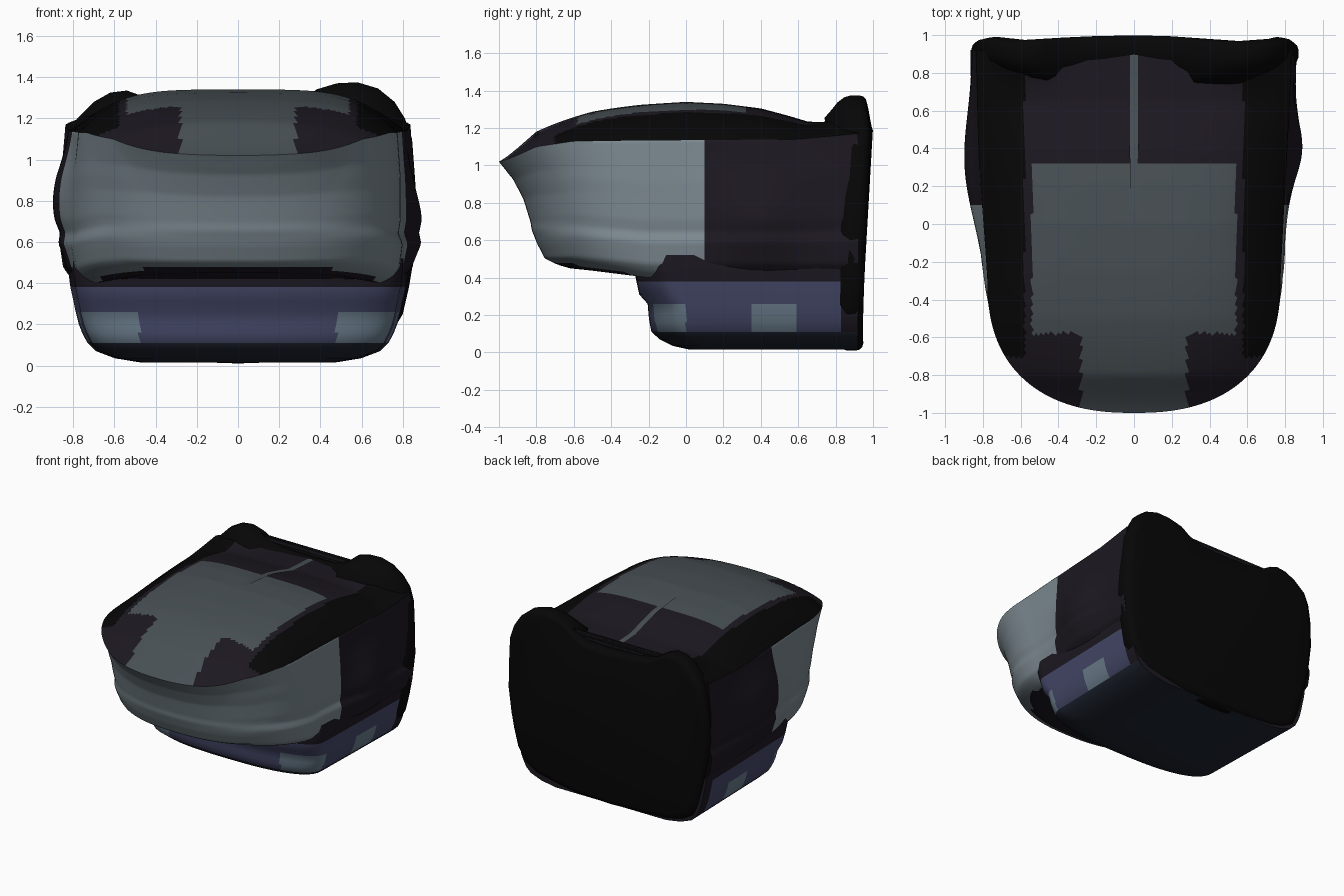
import bpy, bmesh, math

if "Cube" in bpy.data.objects:
    bpy.data.objects.remove(bpy.data.objects["Cube"])


def material(name, rgb):
    m = bpy.data.materials.new(name)
    m.diffuse_color = (*rgb, 1)
    m.use_nodes = True
    m.node_tree.nodes["Principled BSDF"].inputs["Base Color"].default_value = m.diffuse_color
    return m


GREY = material("slate_grey", (0.20, 0.25, 0.28))
HOOD = material("dark_slate", (0.065, 0.08, 0.09))
DARK = material("dark_purple", (0.012, 0.009, 0.015))
BLACK = material("black", (0.002, 0.002, 0.002))
BLUE = material("dusky_blue", (0.06, 0.065, 0.14))
PALE = material("pale_blue", (0.15, 0.21, 0.27))
NAVY = material("navy", (0.013, 0.018, 0.03))
MATS = [GREY, HOOD, DARK, BLACK, BLUE, PALE, NAVY]


def interp(table, v):
    if v <= table[0][0]:
        return table[0][1]
    for (a, p), (b, q) in zip(table, table[1:]):
        if v <= b:
            t = (v - a) / (b - a)
            return p + (q - p) * t
    return table[-1][1]


def gauss(v, centre, spread):
    return math.exp(-((v - centre) / spread) ** 2)


def outline(front, width, length, n, back, flare):
    """Plan outline: superellipse nose, then straight sides to the back."""
    half = []
    for i in range(41):
        a = math.pi / 2 * i / 40
        half.append((width * max(math.sin(a), 0) ** (2 / n),
                     front + length - length * max(math.cos(a), 0) ** (2 / n)))
    y0 = front + length
    stops = [y0, max(0.1, y0 + 0.01), 0.32, back]
    for a, b, count in zip(stops, stops[1:], (12, 8, 20)):
        for i in range(1, count + 1):
            y = a + (b - a) * i / count
            half.append((width * (1 + flare * (y - y0) / (back - y0)), y))
    return [(-x, y) for x, y in reversed(half[1:])] + half


def loft(name, rings, colour, angle):
    """Skin a stack of rings, cap both ends and colour faces by position."""
    bm = bmesh.new()
    vs = [[bm.verts.new(p) for p in r] for r in rings]
    n = len(rings[0])
    for a, b in zip(vs, vs[1:]):
        for i in range(n):
            j = (i + 1) % n
            bm.faces.new((a[i], a[j], b[j], b[i]))
    bm.faces.new(vs[0])
    bm.faces.new(vs[-1])
    bmesh.ops.remove_doubles(bm, verts=bm.verts, dist=0.0002)
    bmesh.ops.recalc_face_normals(bm, faces=bm.faces)
    me = bpy.data.meshes.new(name)
    for m in MATS:
        me.materials.append(m)
    for f in bm.faces:
        f.material_index = MATS.index(colour(f.calc_center_median(), f.normal))
    bm.to_mesh(me)
    bm.free()
    ob = bpy.data.objects.new(name, me)
    bpy.context.collection.objects.link(ob)
    bpy.ops.object.select_all(action='DESELECT')
    ob.select_set(True)
    bpy.context.view_layer.objects.active = ob
    bpy.ops.object.shade_smooth_by_angle(angle=math.radians(angle))
    return ob


# Main hull and domed hood
RIM = [(-1, 1.02), (-0.95, 1.035), (-0.9, 1.055), (-0.8, 1.10), (-0.6, 1.13),
       (0.6, 1.14), (0.92, 1.17)]
TOP = [(-1, 1.1), (-0.8, 1.24), (-0.5, 1.30), (-0.25, 1.325), (0, 1.34),
       (0.2, 1.33), (0.4, 1.305), (0.55, 1.265), (0.65, 1.235), (0.92, 1.22)]
FRONT = [(0, -0.62), (0.03, -0.69), (0.08, -0.755), (0.2, -0.795), (0.26, -0.81), (0.32, -0.825),
         (0.38, -0.83), (0.6, -0.87), (0.8, -0.925), (1, -1)]
WIDTH = [(0, 0.72), (0.04, 0.755), (0.1, 0.785), (0.26, 0.80), (0.33, 0.78),
         (0.42, 0.79), (0.7, 0.79), (1, 0.775)]

hull = []
for k in range(49):
    f = k / 48
    ring = []
    for x, y in outline(interp(FRONT, f), interp(WIDTH, f), 0.7, 2.4, 0.92, 0.08):
        low = 0.45 - 0.05 * max(0, min(1, (y + 0.6) / 0.4))
        z = low + (interp(RIM, y) - low) * f
        if x < 0:
            bulge = 0.08 * gauss(y, 0.3, 0.4) * gauss(z, 0.79, 0.25)
        else:
            bulge = 0.07 * gauss(y, 0.39, 0.22) * gauss(z, 0.69, 0.22)
        ring.append((x + math.copysign(bulge, x) * min(1, abs(x) * 2), y, z))
    hull.append(ring)
for k in range(1, 49):
    s = 1 - 0.975 * k / 48
    ring = []
    for x, y in outline(-1 + 1.1 * (1 - s), 0.775 * s, 0.7 * s, 2.4, 0.92, 0.08):
        z = interp(RIM, y) + (interp(TOP, y) - interp(RIM, y)) * (1 - s ** 4.3)
        z += 0.09 * gauss(abs(x), 0.57, 0.15) * gauss(y, 0.95, 0.16)
        ring.append((x, y, z))
    hull.append(ring)


def hull_colour(c, n):
    if n.y > 0.9:
        return BLACK
    if c.z > interp(RIM, c.y) and n.z > 0.1:
        if abs(c.x) > 0.58 and c.y > -0.7:
            return BLACK
        corner = c.y < -0.58 and abs(c.x) > 0.28
        return DARK if c.y > 0.32 or abs(c.x) > 0.54 or corner else HOOD
    return DARK if c.y > 0.1 or n.z < -0.9 else GREY


loft("hull", hull, hull_colour, 50)

# Base block under the rear
BASE = [(0.015, 0.02, 0.46), (0.035, -0.07, 0.58), (0.07, -0.14, 0.67), (0.11, -0.185, 0.71),
        (0.16, -0.195, 0.735), (0.2, -0.2, 0.75), (0.26, -0.205, 0.765), (0.31, -0.25, 0.775),
        (0.38, -0.265, 0.79), (0.46, -0.28, 0.80), (0.52, -0.27, 0.80)]
base = [[(x, y, z) for x, y in outline(yf, w, 0.22, 2.6, 0.92, 0.03)] for z, yf, w in BASE]


def base_colour(c, n):
    if c.z < 0.1 and n.z < -0.4:
        return NAVY
    if c.y > 0.82 or c.z > 0.4:
        return DARK
    if 0.1 < c.z < 0.28 and (0.35 < c.y < 0.6 or (c.y < 0 and abs(c.x) > 0.48)):
        return PALE
    return BLUE


loft("base", base, base_colour, 50)

# Rear plate with two raised corners
PLATE = [(0, 0.01), (-0.3, 0.02), (-0.5, 0.03), (-0.62, 0.06), (-0.71, 0.11), (-0.75, 0.2),
         (-0.8, 0.4), (-0.84, 0.58), (-0.86, 0.8), (-0.845, 1.0), (-0.82, 1.12),
         (-0.78, 1.2), (-0.7, 1.28), (-0.62, 1.325), (-0.54, 1.335), (-0.47, 1.31),
         (-0.4, 1.265), (-0.25, 1.235), (0, 1.225), (0.2, 1.235), (0.31, 1.28),
         (0.38, 1.34), (0.48, 1.37), (0.58, 1.375), (0.68, 1.345), (0.76, 1.28), (0.81, 1.2),
         (0.845, 1.1), (0.86, 0.9), (0.87, 0.7), (0.85, 0.5), (0.83, 0.38), (0.8, 0.25),
         (0.74, 0.15), (0.64, 0.085), (0.45, 0.045), (0.3, 0.02)]
STEPS = [(0.76, 0.13), (0.80, 0.08), (0.83, 0.04), (0.865, 0.012), (0.9, 0), (0.945, 0),
         (0.965, 0.006), (0.98, 0.022), (0.987, 0.05)]
plate = []
for y, inset in STEPS:
    k = 1 - inset / 0.75
    plate.append([(x * k,
                   y + 0.045 * (min(z, 1.2) - 0.85) - 0.15 * max(0, z - 1.2) - 0.015 * abs(x),
                   0.68 + (z - 0.68) * k) for x, z in PLATE])
loft("rear_plate", plate, lambda c, n: BLACK, 60)
